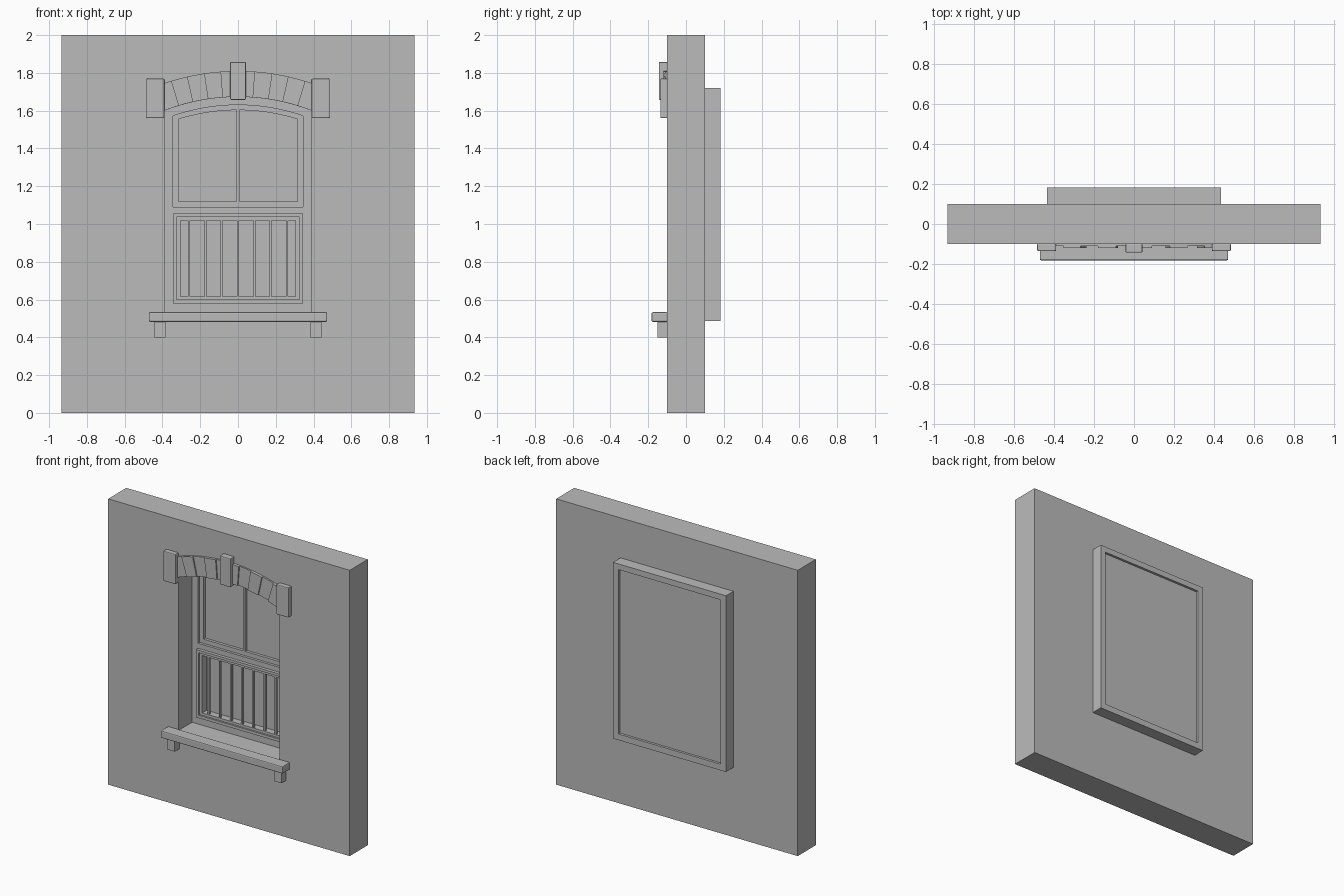
import bpy, bmesh
from math import sin, cos, asin

cube = bpy.data.objects.get("Cube")
if cube:
    bpy.data.objects.remove(cube, do_unlink=True)

stone = bpy.data.materials.new("plain grey")
stone.use_nodes = True
GREY = (0.5, 0.5, 0.5, 1)
stone.diffuse_color = GREY
stone.node_tree.nodes["Principled BSDF"].inputs["Base Color"].default_value = GREY


def finish(name, bm, bevel=0):
    bmesh.ops.recalc_face_normals(bm, faces=bm.faces)
    mesh = bpy.data.meshes.new(name)
    bm.to_mesh(mesh)
    bm.free()
    mesh.materials.append(stone)
    obj = bpy.data.objects.new(name, mesh)
    bpy.context.collection.objects.link(obj)
    if bevel:
        mod = obj.modifiers.new("soft edges", 'BEVEL')
        mod.width, mod.segments = bevel, 2
    return obj


def outline(half, bottom, side, crown, n=20):
    """Window outline: flat bottom, top curved from side height to crown."""
    pts = [(-half, bottom), (half, bottom)]
    for i in range(n + 1):
        t = 1 - 2 * i / n
        pts.append((half * t, crown - (crown - side) * t * t))
    return pts


def plate(name, pts, y0, y1):
    bm = bmesh.new()
    front = [bm.verts.new((x, y0, z)) for x, z in pts]
    back = [bm.verts.new((x, y1, z)) for x, z in pts]
    bm.faces.new(front)
    bm.faces.new(back)
    for i in range(len(pts)):
        bm.faces.new((front[i - 1], front[i], back[i], back[i - 1]))
    return finish(name, bm)


def ring(name, outer, inner, y0, y1):
    bm = bmesh.new()
    loops = [[bm.verts.new((x, y, z)) for x, z in pts]
             for pts, y in ((outer, y0), (inner, y0), (inner, y1), (outer, y1))]
    for k in range(4):
        a, b = loops[k], loops[(k + 1) % 4]
        for i in range(len(a)):
            bm.faces.new((a[i - 1], a[i], b[i], b[i - 1]))
    return finish(name, bm)


def box(name, x0, x1, y0, y1, z0, z1, bevel=0):
    bm = bmesh.new()
    bmesh.ops.create_cube(bm, size=1)
    for v in bm.verts:
        v.co = (x1 if v.co.x > 0 else x0, y1 if v.co.y > 0 else y0,
                z1 if v.co.z > 0 else z0)
    return finish(name, bm, bevel)


# Wall with arched opening
opening = outline(0.39, 0.525, 1.6, 1.673)
ring("wall", outline(0.935, 0, 2, 2), opening, -0.1, 0.1)

# Casing on the back of the wall with its recessed panel
casing_hole = outline(0.395, 0.53, 1.68, 1.68)
ring("back_casing", outline(0.437, 0.487, 1.72, 1.72), casing_hole, 0.1, 0.182)
plate("back_panel", casing_hole, 0.155, 0.165)

# Fixed frame and glazing
sash_hole = outline(0.345, 0.58, 1.572, 1.63)
ring("window_frame", opening, sash_hole, 0.05, 0.1)
box("meeting_rail", -0.345, 0.345, 0.05, 0.1, 1.05, 1.09)
plate("glass", sash_hole, 0.088, 0.098)

# Upper sash
ring("upper_sash", outline(0.345, 1.09, 1.572, 1.63),
     outline(0.315, 1.12, 1.555, 1.603), 0.068, 0.098)
box("upper_mullion", -0.008, 0.008, 0.068, 0.09, 1.12, 1.603)

# Lower sash with stepped rim and upright bars
rim = outline(0.325, 0.6, 1.037, 1.037)
ring("lower_sash", outline(0.345, 0.58, 1.055, 1.055), rim, 0.028, 0.09)
ring("lower_sash_step", rim, outline(0.305, 0.617, 1.018, 1.018), 0.04, 0.09)
for i in range(-3, 4):
    x = i * 0.0865
    box("lower_bar", x - 0.005, x + 0.005, 0.042, 0.06, 0.61, 1.025)

# Arch stones, alternating in depth
radius_in, radius_out = 1.078, 1.215
centre_z = 1.673 - radius_in
spread = asin(0.39 / radius_in)
COUNT = 10
step = 2 * spread / COUNT
for i in range(COUNT):
    angles = [-spread + step * (i + k / 3) for k in range(4)]
    pts = [(radius_in * sin(a), centre_z + radius_in * cos(a)) for a in angles]
    pts += [(radius_out * sin(a), centre_z + radius_out * cos(a))
            for a in reversed(angles)]
    plate("arch_stone", pts, -0.12 if i % 2 else -0.111, -0.095)

# Keystone, end blocks, sill and brackets
box("keystone", -0.042, 0.042, -0.144, -0.098, 1.657, 1.858, 0.006)
box("sill", -0.472, 0.472, -0.182, -0.098, 0.482, 0.533, 0.007)
for side, s in (("left", 1), ("right", -1)):
    xs = sorted((s * 0.39, s * 0.485))
    box(side + "_end_block", *xs, -0.136, -0.098, 1.56, 1.77, 0.006)
    xs = sorted((s * 0.384, s * 0.443))
    box(side + "_sill_bracket", *xs, -0.152, -0.098, 0.398, 0.485)
